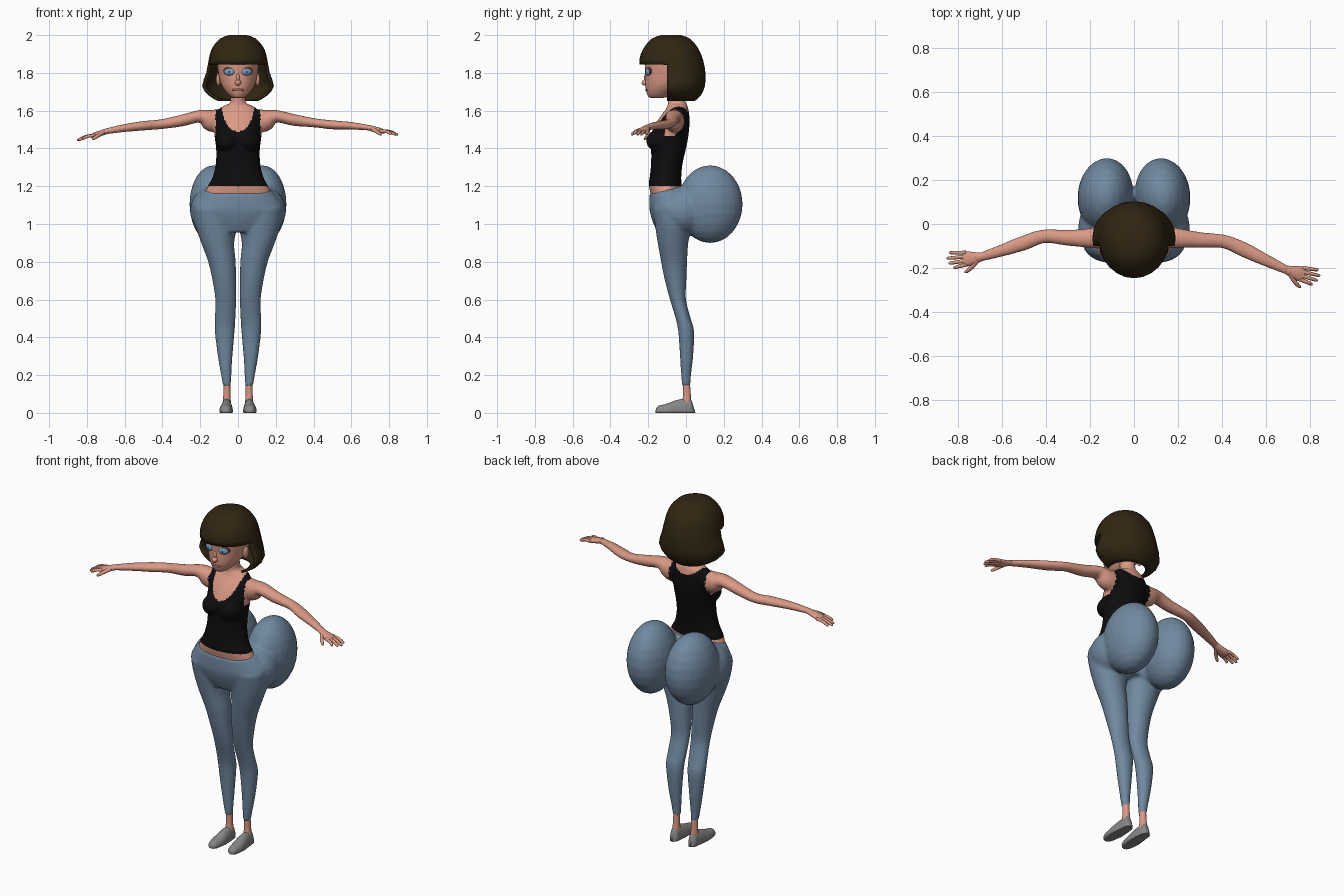
import bpy, bmesh, math
from mathutils import Vector, Matrix

if "Cube" in bpy.data.objects:
    bpy.data.objects.remove(bpy.data.objects["Cube"])


def material(name, rgb):
    m = bpy.data.materials.new(name)
    m.diffuse_color = (*rgb, 1)
    m.use_nodes = True
    m.node_tree.nodes["Principled BSDF"].inputs["Base Color"].default_value = m.diffuse_color
    return m


SKIN = material("skin", (0.70, 0.32, 0.235))
PANTS = material("blue pants", (0.165, 0.25, 0.35))
SHIRT = material("black shirt", (0.004, 0.004, 0.005))
HAIR = material("brown hair", (0.030, 0.019, 0.006))
SHOE = material("grey shoe", (0.24, 0.24, 0.24))
IRIS = material("eye blue", (0.18, 0.34, 0.52))
DARK = material("lash brown", (0.07, 0.03, 0.025))
LIPS = material("lip", (0.42, 0.15, 0.12))


def spline(rows, sub):
    """Catmull-Rom interpolation of number rows."""
    out = []
    for i in range(len(rows) - 1):
        p = [rows[max(i - 1, 0)], rows[i], rows[i + 1], rows[min(i + 2, len(rows) - 1)]]
        for k in range(sub):
            t = k / sub
            out.append([b + 0.5 * t * (c - a + t * (2*a - 5*b + 4*c - d + t * (3*(b - c) + d - a)))
                        for a, b, c, d in zip(*p)])
    return out + [list(rows[-1])]


def skin_rings(bm, rings, caps=(True, True)):
    vs = [[bm.verts.new(p) for p in r] for r in rings]
    n = len(vs[0])
    for a, b in zip(vs, vs[1:]):
        for i in range(n):
            bm.faces.new((a[i], a[(i + 1) % n], b[(i + 1) % n], b[i]))
    if caps[0]:
        bm.faces.new(vs[0])
    if caps[1]:
        bm.faces.new(vs[-1])


def loft(bm, rows, n=32, sub=4, tilt=0.0, caps=(True, True), mirror=False):
    """Stack of ellipses, rows of (z, x0, x1, y0, y1)."""
    s = -1 if mirror else 1
    rings = []
    for z, x0, x1, y0, y1 in spline(rows, sub):
        ring = []
        for i in range(n):
            a = math.tau * i / n
            dy = (y1 - y0) / 2 * math.sin(a)
            ring.append((s * ((x0 + x1) / 2 + (x1 - x0) / 2 * math.cos(a)), (y0 + y1) / 2 + dy, z + tilt * dy))
        rings.append(ring)
    skin_rings(bm, rings, caps)


def tube(bm, rows, n=16, sub=4):
    """Tube along a path, rows of (x, y, z, horizontal radius, vertical radius)."""
    pts = spline(rows, sub)
    rings = []
    for i, (x, y, z, a, b) in enumerate(pts):
        t = (Vector(pts[min(i + 1, len(pts) - 1)][:3]) - Vector(pts[max(i - 1, 0)][:3])).normalized()
        side = t.cross(Vector((0, 0, 1))).normalized()
        up = side.cross(t)
        rings.append([Vector((x, y, z)) + side * a * math.cos(math.tau * k / n) + up * b * math.sin(math.tau * k / n)
                      for k in range(n)])
    skin_rings(bm, rings)


def blob(bm, c, r, rot=Matrix.Identity(4), seg=24):
    bmesh.ops.create_uvsphere(bm, u_segments=seg, v_segments=seg // 2, radius=1,
                              matrix=Matrix.Translation(c) @ rot @ Matrix.Diagonal((*r, 1)))


def finish(name, bm, mat, voxel=0, smooth=5, solid=0):
    """Make the object; optionally fuse its parts into one soft surface."""
    bmesh.ops.recalc_face_normals(bm, faces=bm.faces)
    me = bpy.data.meshes.new(name)
    bm.to_mesh(me)
    bm.free()
    ob = bpy.data.objects.new(name, me)
    bpy.context.collection.objects.link(ob)
    if voxel:
        m = ob.modifiers.new("fuse", 'REMESH')
        m.mode, m.voxel_size = 'VOXEL', voxel
        m = ob.modifiers.new("soften", 'SMOOTH')
        m.factor, m.iterations = 0.5, smooth
        dg = bpy.context.evaluated_depsgraph_get()
        ob.data = bpy.data.meshes.new_from_object(ob.evaluated_get(dg))
        ob.modifiers.clear()
    if solid:
        m = ob.modifiers.new("thickness", 'SOLIDIFY')
        m.thickness, m.offset = solid, -1
    ob.data.materials.clear()
    ob.data.materials.append(mat)
    ob.data.polygons.foreach_set("use_smooth", [True] * len(ob.data.polygons))
    return ob


# pants: waist, legs, hips and full seat fused together
bm = bmesh.new()
leg = [(1.08, .01, .235, -.175, .02), (1.0, .002, .228, -.165, .03), (.9, .02, .195, -.15, .012),
       (.8, .012, .158, -.132, .006), (.7, .010, .135, -.112, .002), (.6, .009, .121, -.085, 0),
       (.5, .013, .123, -.055, .025), (.43, .018, .123, -.041, .043), (.3, .029, .107, -.032, .038),
       (.2, .035, .09, -.026, .027), (.142, .037, .079, -.022, .024)]
loft(bm, [(.97, -.17, .17, -.15, .02), (1.03, -.22, .22, -.175, .03), (1.09, -.238, .238, -.192, .03),
          (1.14, -.208, .208, -.194, .01), (1.18, -.175, .175, -.193, -.008)], tilt=0.2)
for s in (1, -1):
    loft(bm, leg, mirror=s < 0)
    blob(bm, (s * .128, -.015, 1.07), (.126, .14, .13))
    blob(bm, (s * .130, .128, 1.105), (.127, .173, .206), Matrix.Rotation(s * math.radians(5), 4, 'Z'))
finish("pants", bm, PANTS, voxel=0.009, smooth=5)

# upper body: torso, bust, neck and arms fused together
bm = bmesh.new()
loft(bm, [(1.08, -.19, .19, -.17, -.03), (1.16, -.176, .176, -.188, -.02), (1.21, -.155, .155, -.197, -.023),
          (1.25, -.134, .134, -.192, -.025), (1.32, -.118, .118, -.185, -.018), (1.4, -.116, .116, -.185, 0),
          (1.46, -.124, .124, -.19, .012), (1.52, -.125, .125, -.165, .018), (1.57, -.122, .122, -.135, .018),
          (1.61, -.1, .1, -.105, .012), (1.635, -.055, .055, -.095, .005)])
loft(bm, [(1.57, -.055, .055, -.1, .01), (1.63, -.043, .043, -.097, 0), (1.67, -.039, .039, -.098, -.008),
          (1.74, -.039, .039, -.115, -.02)], n=20)
arm = [(.06, -.055, 1.545, .05, .055), (.14, -.06, 1.548, .052, .06), (.2, -.064, 1.57, .045, .034),
       (.3, -.073, 1.55, .036, .031)]
right_arm = arm + [(.41, -.08, 1.535, .031, .024), (.5, -.117, 1.525, .034, .024), (.6, -.165, 1.52, .028, .02),
                   (.69, -.207, 1.51, .021, .015), (.72, -.22, 1.506, .02, .013)]
left_arm = arm[:3] + [(.3, -.063, 1.547, .036, .031), (.41, -.056, 1.528, .031, .026), (.5, -.086, 1.52, .034, .025),
                      (.6, -.12, 1.508, .028, .021), (.69, -.148, 1.492, .021, .016), (.72, -.155, 1.486, .02, .014)]
left_arm = [(-r[0], *r[1:]) for r in left_arm]
tube(bm, right_arm, n=20)
tube(bm, left_arm, n=20)
for s in (1, -1):
    blob(bm, (s * .058, -.143, 1.44), (.06, .068, .058))
body = finish("upper_body", bm, SKIN, voxel=0.007, smooth=5)
body.data.materials.append(SHIRT)

# tank top: torso faces between hem, armholes and neckline
for p in body.data.polygons:
    x, y, z = p.center
    cz, rz = (1.625, .135) if y < -.045 else (1.645, .06)
    scoop = (x / .085) ** 2 + ((z - cz) / rz) ** 2 < 1 or z > 1.628
    if abs(x) < .2 and z > 1.2 and (z < 1.465 or (abs(x) < .119 and not scoop)):
        p.material_index = 1

# hands: palm, four fingers and thumb
for name, path, tip in (("right_hand", right_arm, (.842, -.247, 1.472)), ("left_hand", left_arm, (-.848, -.168, 1.443))):
    bm = bmesh.new()
    w = Vector(path[-2][:3])
    d = Vector(tip) - w
    side = Vector((d.y, -d.x, 0)).normalized()
    if side.y > 0:
        side = -side
    at = lambda f, o, h=0.0: tuple(w + d * f + side * o + Vector((0, 0, h)))
    tube(bm, [(*at(0, 0), .019, .014), (*at(.2, .002), .026, .015), (*at(.42, .002), .034, .014),
              (*at(.56, 0), .032, .010)])
    for k, length in enumerate((.86, .97, 1.0, .92)):
        o = .027 - .018 * k
        tube(bm, [(*at(.45, o), .009, .009), (*at(.7, o * 1.15, .006), .0085, .0085),
                  (*at(length - .03, o * 1.3, .001), .007, .007), (*at(length, o * 1.3), .003, .003)], n=10, sub=3)
    tube(bm, [(*at(.15, .012), .012, .011), (*at(.34, .042, -.006), .010, .010), (*at(.5, .058, -.014), .008, .008),
              (*at(.56, .061, -.017), .003, .003)], n=10, sub=3)
    finish(name, bm, SKIN)

# head with nose and ears
bm = bmesh.new()
loft(bm, [(1.666, -.022, .022, -.187, -.13), (1.675, -.04, .04, -.2, -.09), (1.70, -.065, .065, -.21, -.05),
          (1.74, -.09, .09, -.215, .01), (1.80, -.105, .105, -.215, .05), (1.86, -.11, .11, -.217, .05),
          (1.92, -.1, .1, -.19, .03), (1.965, -.05, .05, -.13, -.02)])
blob(bm, (0, -.214, 1.748), (.016, .021, .016))
blob(bm, (0, -.208, 1.772), (.010, .014, .03))
for s in (1, -1):
    blob(bm, (s * .104, -.075, 1.765), (.012, .022, .035))
finish("head", bm, SKIN)

# eyes, lashes, pupils and lips
for s, side in ((1, "right"), (-1, "left")):
    turn = Matrix.Rotation(s * math.radians(20), 4, 'Z')
    for part, mat, dy, dz, r in (("lash", DARK, 0, .004, (.034, .011, .022)), ("eye", IRIS, -.004, 0, (.029, .012, .019)),
                                 ("pupil", DARK, -.013, 0, (.008, .004, .009))):
        bm = bmesh.new()
        blob(bm, (s * .046, -.198 + dy, 1.805 + dz), r, turn)
        finish(side + "_" + part, bm, mat)
bm = bmesh.new()
blob(bm, (0, -.206, 1.710), (.032, .010, .008))
finish("lips", bm, LIPS)

# bob hair: shell opened around the face below the fringe
bm = bmesh.new()
loft(bm, [(2.0, -.045, .045, -.13, -.03), (1.982, -.095, .095, -.18, .02), (1.93, -.138, .138, -.225, .065),
          (1.87, -.155, .155, -.247, .09), (1.80, -.168, .168, -.24, .103), (1.73, -.19, .19, -.23, .1),
          (1.68, -.155, .155, -.2, .078), (1.65, -.105, .105, -.16, .045)], n=24, sub=2, caps=(True, False))
for co, no in (((0, 0, 1.845), (0, 0, 1)), ((0, -.1, 0), (0, 1, 0))):
    bmesh.ops.bisect_plane(bm, geom=bm.verts[:] + bm.edges[:] + bm.faces[:], plane_co=co, plane_no=no)
gone = [f for f in bm.faces if f.calc_center_median().y < -.1 and f.calc_center_median().z < 1.845]
bmesh.ops.delete(bm, geom=gone, context='FACES')
finish("bob_hair", bm, HAIR, solid=.014)

# ankles and slip-on shoes
for s, side in ((1, "right"), (-1, "left")):
    bm = bmesh.new()
    loft(bm, [(.04, .036, .082, -.025, .03), (.09, .04, .078, -.016, .026), (.17, .04, .077, -.018, .02)],
         n=16, mirror=s < 0)
    finish(side + "_ankle", bm, SKIN)
    bm = bmesh.new()
    tube(bm, [(s * .064, -.16, .014, .014, .012), (s * .064, -.145, .012, .026, .026), (s * .063, -.1, .012, .035, .037),
              (s * .061, -.05, .012, .033, .056), (s * .06, 0, .012, .028, .064), (s * .06, .028, .012, .024, .063),
              (s * .06, .042, .014, .013, .045)], n=24)
    for v in bm.verts:
        v.co.z = max(v.co.z, 0)
    finish(side + "_shoe", bm, SHOE)
